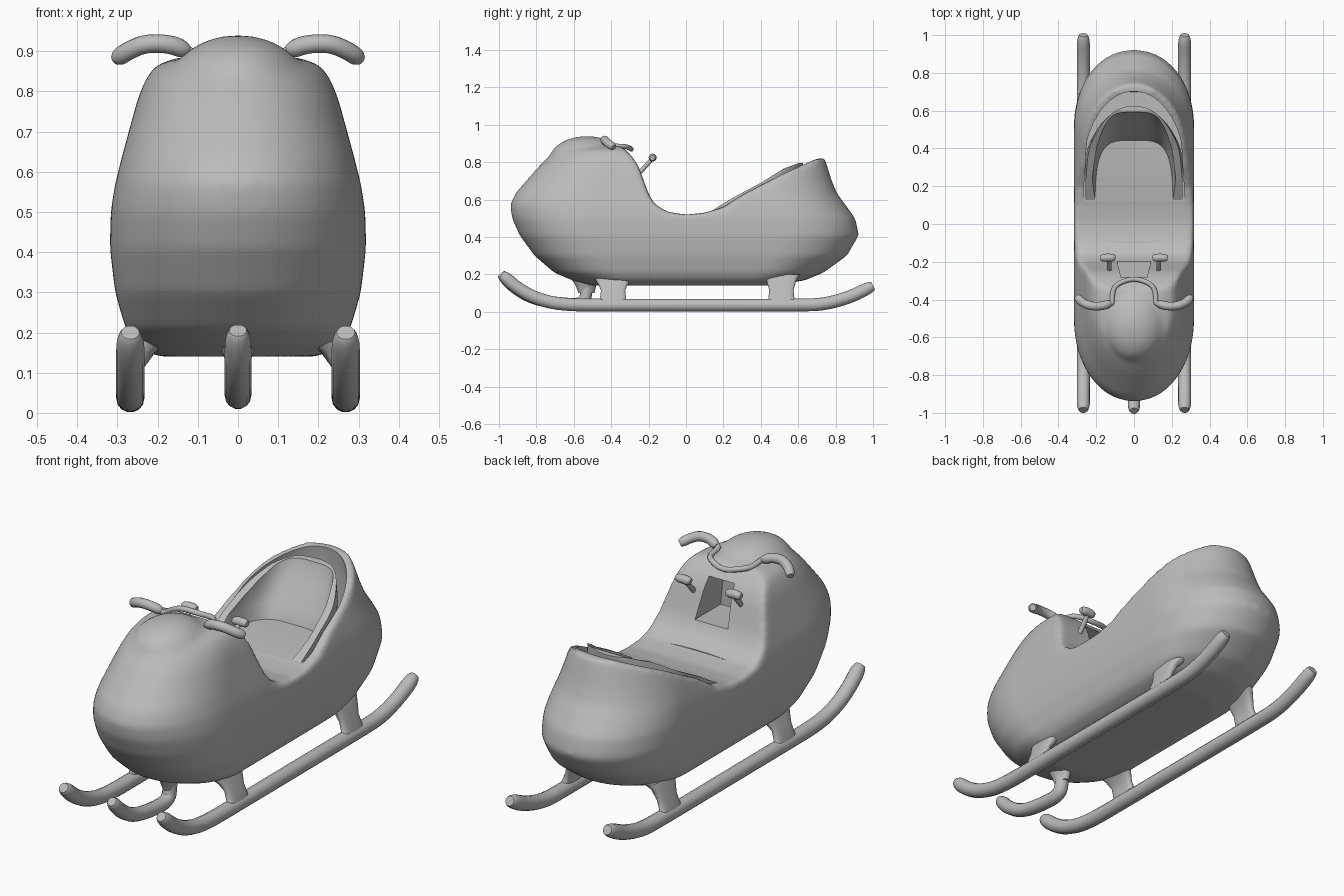
import bpy, bmesh, math
from mathutils import Vector

cube = bpy.data.objects.get("Cube")
if cube:
    bpy.data.objects.remove(cube, do_unlink=True)

grey = bpy.data.materials.new("plain grey")
grey.use_nodes = True
grey.diffuse_color = (0.5, 0.5, 0.5, 1)
grey.node_tree.nodes["Principled BSDF"].inputs["Base Color"].default_value = (0.5, 0.5, 0.5, 1)


def activate(ob):
    bpy.ops.object.select_all(action="DESELECT")
    ob.select_set(True)
    bpy.context.view_layer.objects.active = ob


def from_bmesh(name, bm):
    bmesh.ops.recalc_face_normals(bm, faces=bm.faces)
    mesh = bpy.data.meshes.new(name)
    bm.to_mesh(mesh)
    bm.free()
    mesh.materials.append(grey)
    ob = bpy.data.objects.new(name, mesh)
    bpy.context.collection.objects.link(ob)
    return ob


def smooth(ob, angle=40):
    activate(ob)
    bpy.ops.object.shade_smooth_by_angle(angle=math.radians(angle))


def loft(name, slices, power=2.1, straight=0.0, steps=72):
    """Stack of ovals: z, front reach, back reach, half width, centre x, centre y.
    straight is the share of each reach that has parallel sides."""
    bm = bmesh.new()
    rings = []
    for z, front, back, half, *centre in slices:
        cx, cy = centre or (0, 0)
        ring = []
        for i in range(steps):
            a = math.tau * (i + 0.5) / steps
            c, s = math.cos(a), math.sin(a)
            x = math.copysign(abs(c) ** (2 / power), c) * half
            y = straight + (1 - straight) * abs(s) ** (2 / power)
            y *= back if s > 0 else -front
            ring.append(bm.verts.new((cx + x, cy + y, z)))
        rings.append(ring)
    for low, high in zip(rings, rings[1:]):
        for i in range(steps):
            j = (i + 1) % steps
            bm.faces.new((low[i], low[j], high[j], high[i]))
    bm.faces.new(rings[0])
    bm.faces.new(rings[-1])
    return from_bmesh(name, bm)


def prism(name, outline, start, direction):
    """Extrude an outline; start maps an outline point to 3D."""
    bm = bmesh.new()
    face = bm.faces.new([bm.verts.new(start(*p)) for p in outline])
    new = bmesh.ops.extrude_face_region(bm, geom=[face])["geom"]
    verts = [g for g in new if isinstance(g, bmesh.types.BMVert)]
    bmesh.ops.translate(bm, verts=verts, vec=direction)
    return from_bmesh(name, bm)


def side_prism(name, outline):
    return prism(name, outline, lambda y, z: (-0.5, y, z), (1, 0, 0))


def boolean(ob, tool, operation="DIFFERENCE"):
    activate(ob)
    mod = ob.modifiers.new("cut", "BOOLEAN")
    mod.operation, mod.object, mod.solver = operation, tool, "EXACT"
    bpy.ops.object.modifier_apply(modifier=mod.name)
    bpy.data.objects.remove(tool, do_unlink=True)


def tube(name, points, radius):
    """Round bar through the points with softened ends."""
    pts = [Vector(p) for p in points]
    first = pts[0].lerp(pts[1], min(0.4, 0.5 * radius / (pts[1] - pts[0]).length))
    last = pts[-1].lerp(pts[-2], min(0.4, 0.5 * radius / (pts[-2] - pts[-1]).length))
    path = [pts[0], first, *pts[1:-1], last, pts[-1]]
    curve = bpy.data.curves.new(name, "CURVE")
    curve.dimensions = "3D"
    curve.bevel_depth, curve.bevel_resolution = radius, 5
    curve.use_fill_caps = True
    spline = curve.splines.new("NURBS")
    spline.points.add(len(path) - 1)
    for i, (point, p) in enumerate(zip(spline.points, path)):
        point.co = (*p, 1)
        point.radius = 0.65 if i in (0, len(path) - 1) else 1
    spline.order_u, spline.use_endpoint_u, spline.resolution_u = 3, True, 8
    curve.materials.append(grey)
    ob = bpy.data.objects.new(name, curve)
    bpy.context.collection.objects.link(ob)
    activate(ob)
    bpy.ops.object.convert(target="MESH")
    smooth(bpy.context.object, 50)


# Body: lofted hull with a hood bulge, saddle cut away, then softened
body = loft("body", [
    (.14, .5, .47, .2), (.17, .61, .64, .255), (.21, .705, .735, .28),
    (.3, .81, .86, .306), (.41, .89, .925, .319), (.5, .93, .905, .317),
    (.57, .94, .855, .306), (.63, .915, .81, .291), (.7, .855, .78, .272),
    (.78, .785, .755, .25), (.83, .735, .74, .23), (.865, .69, .71, .205),
    (.885, .62, .64, .15)], straight=.55)
bm = bmesh.new()
bmesh.ops.create_uvsphere(bm, u_segments=48, v_segments=24, radius=1)
bmesh.ops.scale(bm, verts=bm.verts, vec=(.17, .2, .125))
bmesh.ops.translate(bm, verts=bm.verts, vec=(0, -.53, .815))
boolean(body, from_bmesh("hood_bulge", bm), "UNION")
boolean(body, side_prism("saddle_cutter", [
    (-.45, 1.1), (-.4, .905), (-.33, .875), (-.28, .82), (-.25, .77), (-.2, .63),
    (-.165, .575), (-.1, .535), (0, .52), (.1, .53), (.2, .56), (.3, .625),
    (.5, .73), (.7, .82), (.85, .825), (.85, 1.1)]))
activate(body)
remesh = body.modifiers.new("remesh", "REMESH")
remesh.mode, remesh.voxel_size = "VOXEL", 0.013
soften = body.modifiers.new("soften", "SMOOTH")
soften.factor, soften.iterations = 0.5, 14
for mod in ("remesh", "soften"):
    bpy.ops.object.modifier_apply(modifier=mod)

# Hollow inside the tall back shell, and the opening in the dash
boolean(body, loft("shell_cutter", [
    (.535, .1, .70, .268), (.7, .1, .71, .25), (.78, .1, .705, .228),
    (.95, .1, .69, .18)], straight=.55))
boolean(body, prism("dash_cutter", [(-.09, .63), (.09, .63), (.07, .82), (-.07, .82)],
                    lambda x, z: (x, -.4, z), (0, .35, 0)))
smooth(body, 45)

# Seat lining: thin curved backrest with side wings inside the shell
seat = loft("seat_lining", [
    (.45, .1, .56, .256), (.6, .1, .58, .256), (.7, .1, .61, .24),
    (.78, .1, .625, .217), (.9, .1, .63, .18)], straight=.55)
boolean(seat, loft("seat_cutter", [
    (.4, .3, .42, .2), (.53, .3, .44, .205), (.6, .3, .48, .224),
    (.7, .3, .54, .217), (.78, .3, .59, .197), (.95, .3, .62, .16)], power=4))
boolean(seat, side_prism("seat_trim", [
    (.12, .46), (.12, .53), (.25, .61), (.4, .69), (.52, .765), (.6, .795),
    (.66, .795), (.66, .46)]), "INTERSECT")
smooth(seat)

# Front middle ski curling up into the hull
tube("middle_ski", [(0, -.99, .205), (0, -.92, .13), (0, -.82, .07), (0, -.68, .045),
                    (0, -.55, .04), (0, -.53, .1), (0, -.54, .2)], .033)
smooth(loft("middle_ski_mount", [
    (.1, .035, .05, .025, 0, -.54), (.14, .05, .06, .035, 0, -.54),
    (.2, .09, .09, .06, 0, -.54)], steps=24))

# Paired parts
for side, s in (("left", 1), ("right", -1)):
    x = .268 * s
    tube(side + "_runner", [
        (x, -.985, .2), (x, -.9, .125), (x, -.8, .07), (x, -.66, .037), (x, -.4, .036),
        (x, .1, .036), (x, .6, .036), (x, .74, .04), (x, .88, .08), (x, 1, .14)], .035)
    for place, y, top in (("front", -.39, .15), ("back", .51, .17)):
        smooth(loft(f"{side}_{place}_strut", [
            (.04, .085, .085, .028, x, y), (.07, .07, .07, .022, x, y),
            (.115, .065, .065, .02, .252 * s, y), (top, .08, .08, .026, .232 * s, y),
            (top + .03, .1, .1, .04, .205 * s, y)], power=3, steps=32), 50)
    # Handlebar grip
    tube(side + "_grip", [(.304 * s, -.385, .88), (.275 * s, -.415, .9), (.23 * s, -.435, .92),
                          (.17 * s, -.435, .918), (.125 * s, -.42, .9)], .023)
    # Foot peg with a small cross head
    tube(side + "_peg_stalk", [(.13 * s, -.27, .72), (.13 * s, -.22, .775),
                               (.135 * s, -.18, .82)], .012)
    tube(side + "_peg_head", [(.1 * s, -.18, .822), (.135 * s, -.178, .826),
                              (.178 * s, -.18, .824)], .021)

# Thin bar wrapping the back of the hood between the grips
half = [(.14, -.42, .908), (.115, -.425, .895), (.115, -.36, .885), (.09, -.315, .885)]
tube("handlebar", half + [(0, -.285, .865)] + [(-x, y, z) for x, y, z in reversed(half)], .013)
